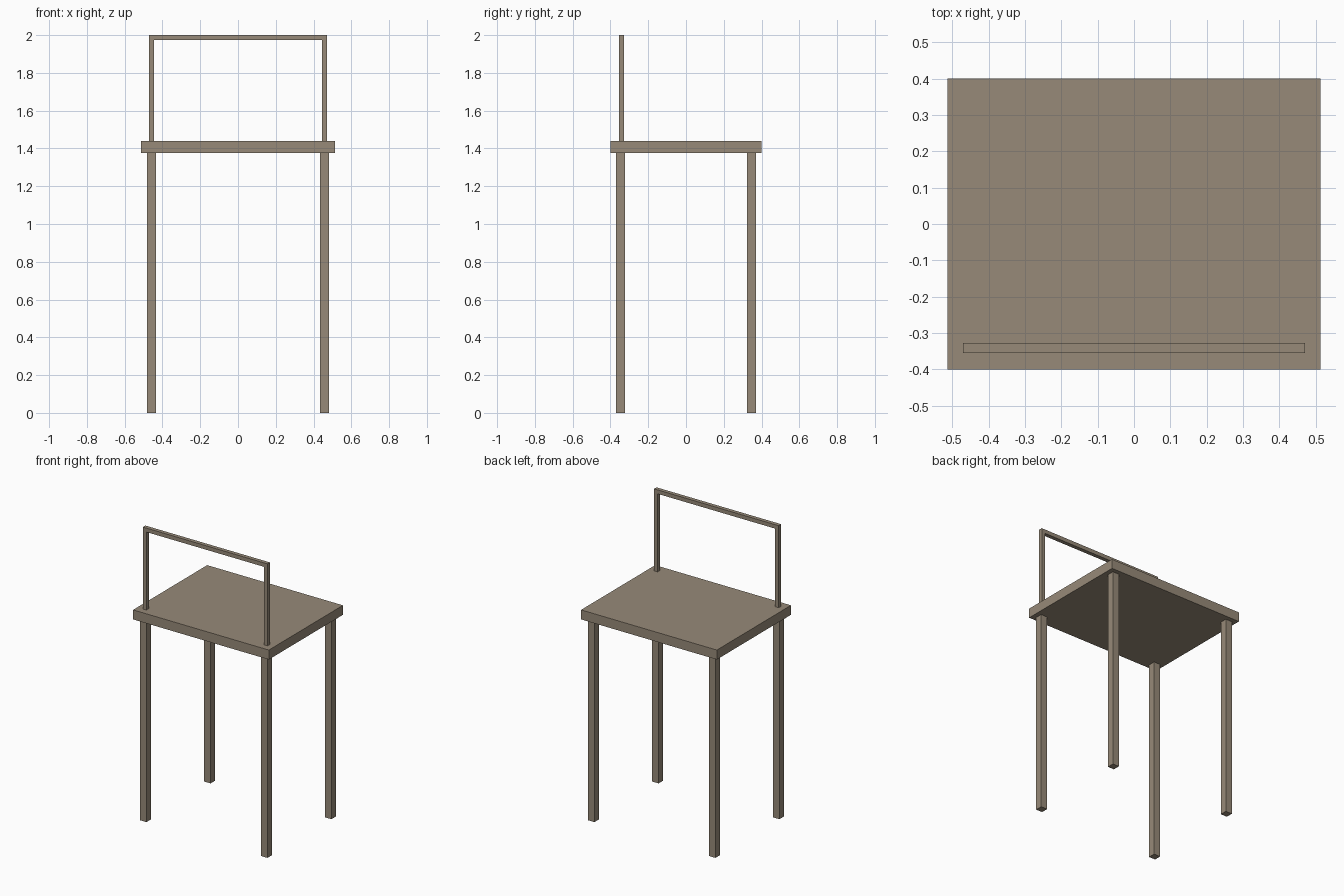
import bpy
import bmesh
from mathutils import Matrix, Vector

cube = bpy.data.objects.get("Cube")
if cube:
    bpy.data.objects.remove(cube, do_unlink=True)

# Single flat wood colour
wood = bpy.data.materials.new("taupe wood")
wood.use_nodes = True
colour = (0.31, 0.255, 0.19, 1)
wood.diffuse_color = colour
bsdf = wood.node_tree.nodes["Principled BSDF"]
bsdf.inputs["Base Color"].default_value = colour
bsdf.inputs["Roughness"].default_value = 0.8


def box(name, low, high):
    """Add a box spanning two opposite corners."""
    low, high = Vector(low), Vector(high)
    bm = bmesh.new()
    bmesh.ops.create_cube(bm, size=1, matrix=Matrix.Diagonal((*(high - low), 1)))
    mesh = bpy.data.meshes.new(name)
    bm.to_mesh(mesh)
    bm.free()
    mesh.materials.append(wood)
    obj = bpy.data.objects.new(name, mesh)
    obj.location = (low + high) / 2
    bpy.context.collection.objects.link(obj)
    return obj


SEAT_BOTTOM, SEAT_TOP, TOP = 1.375, 1.44, 2.0
LEG = 0.048          # leg thickness
BAR = 0.027          # back frame thickness
BACK_X, BACK_Y = 0.471, -0.355

# Seat slab
box("seat", (-0.513, -0.4, SEAT_BOTTOM), (0.513, 0.4, SEAT_TOP))

for side, sx in (("left", 1), ("right", -1)):
    # Legs, inset from the seat corners
    for end, sy in (("front", -1), ("rear", 1)):
        x, y, h = sx * 0.457, sy * 0.346, LEG / 2
        box(f"{end}_{side}_leg", (x - h, y - h, 0), (x + h, y + h, SEAT_BOTTOM))
    # Uprights of the open frame
    x, h = sx * (BACK_X - BAR / 2), BAR / 2
    box(f"{side}_upright", (x - h, BACK_Y, SEAT_TOP), (x + h, BACK_Y + BAR, TOP - BAR))

# Rail across the top of the uprights
box("top_rail", (-BACK_X, BACK_Y, TOP - BAR), (BACK_X, BACK_Y + BAR, TOP))
